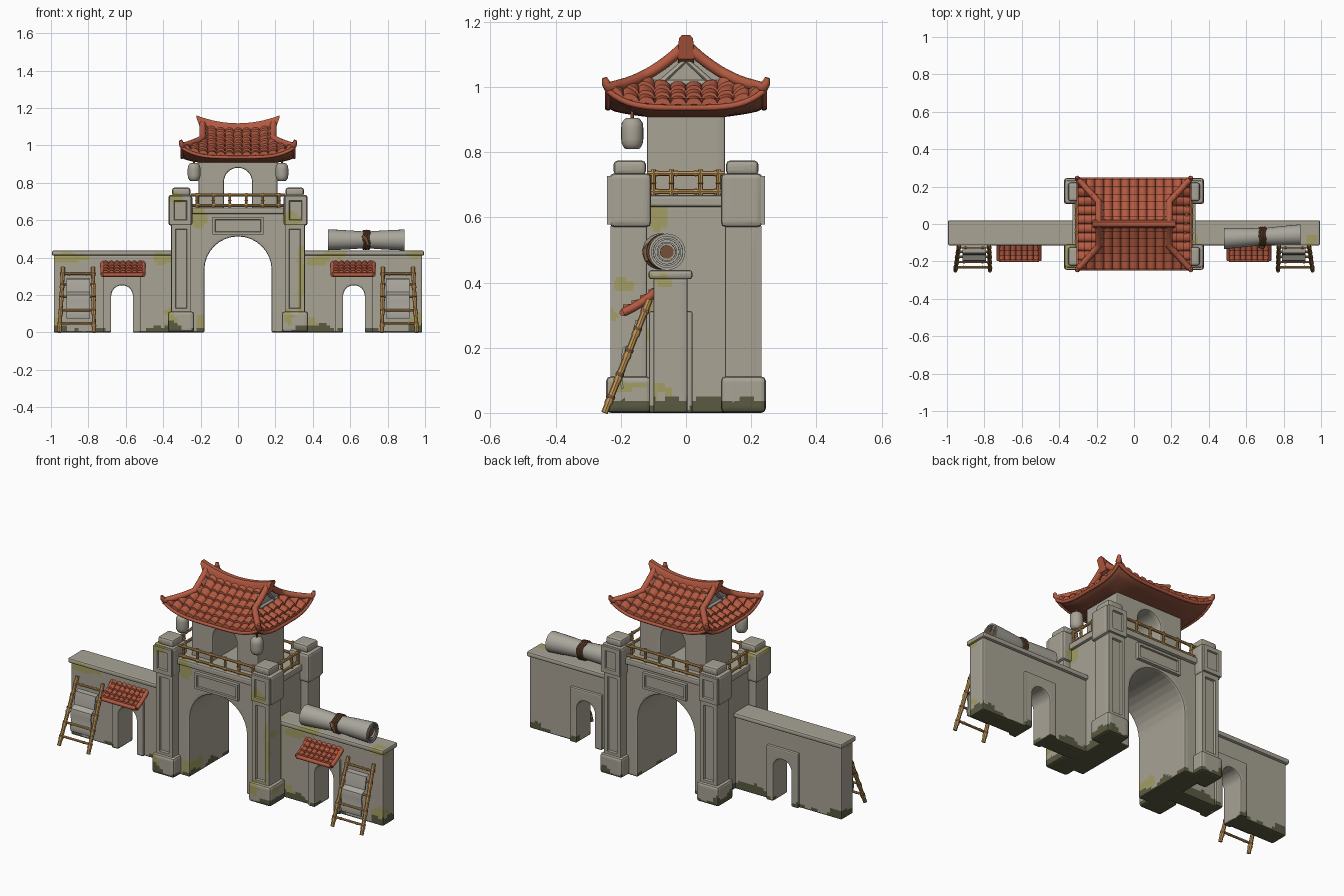
import bpy, bmesh, math
from mathutils import Vector, Matrix, noise

if "Cube" in bpy.data.objects:
    bpy.data.objects.remove(bpy.data.objects["Cube"])


def material(name, r, g, b):
    m = bpy.data.materials.new(name)
    lin = [(c / 255 / 12.92) if c < 11 else ((c / 255 + .055) / 1.055) ** 2.4 for c in (r, g, b)]
    m.diffuse_color = (*lin, 1)
    m.use_nodes = True
    m.node_tree.nodes["Principled BSDF"].inputs["Base Color"].default_value = m.diffuse_color
    return m


STONE = material("stone", 168, 163, 149)
DARK_MOSS = material("dark_moss", 90, 90, 66)
MOSS = material("yellow_moss", 164, 158, 100)
TILE = material("roof_tile", 180, 90, 65)
UNDER = material("roof_underside", 140, 80, 60)
BAMBOO = material("bamboo", 194, 150, 88)
ROPE = material("rope", 118, 82, 56)
CLOTH = material("cloth", 169, 166, 156)
# moss patches on the front: x, z, radius x, radius z
PATCHES = [(-.9, .4, .1, .03), (-.42, .4, .07, .04), (-.37, .07, .035, .07), (-.2, .05, .04, .04),
           (-.2, .61, .04, .05), (.29, .6, .05, .05), (.335, .3, .02, .2), (.42, .39, .08, .035),
           (.96, .06, .05, .05), (.53, .42, .07, .03), (.95, .42, .06, .03), (.4, .07, .03, .06),
           (-.97, .04, .03, .05), (-.33, .72, .04, .03), (.27, .08, .03, .05)]


def finish(name, bm, mats, angle=40, recalc=True):
    if recalc:
        bmesh.ops.recalc_face_normals(bm, faces=bm.faces)
    me = bpy.data.meshes.new(name)
    bm.to_mesh(me)
    bm.free()
    for m in mats:
        me.materials.append(m)
    me.polygons.foreach_set("use_smooth", [True] * len(me.polygons))
    me.set_sharp_from_angle(angle=math.radians(angle))
    ob = bpy.data.objects.new(name, me)
    bpy.context.scene.collection.objects.link(ob)
    return ob


def stone(name, bm):
    """Cut the stone into small cells and colour patches of moss by position and noise."""
    bmesh.ops.recalc_face_normals(bm, faces=bm.faces)
    bmesh.ops.triangulate(bm, faces=bm.faces)
    for axis, step in ((0, .02), (1, .022), (2, .014)):
        co = [v.co[axis] for v in bm.verts]
        n = Vector((0, 0, 0))
        n[axis] = 1
        k = min(co) + step * .6
        while k < max(co):
            bmesh.ops.bisect_plane(bm, geom=bm.verts[:] + bm.edges[:] + bm.faces[:],
                                   plane_co=n * k, plane_no=n, dist=1e-5)
            k += step
    for f in bm.faces:
        c = f.calc_center_median()
        a, b, x = noise.noise(c * 8), noise.noise(c * 19), abs(c.x)
        f.material_index = 0
        if c.z < .012 + .06 * max(0, a) + .02 * b + .035 * (x > .91) + .025 * (.3 < x < .5):
            f.material_index = 1
        elif c.y < -.05 and any(((c.x - p) / r) ** 2 + ((c.z - q) / s) ** 2 < .8 + .7 * a + .8 * b
                                for p, q, r, s in PATCHES):
            f.material_index = 2
    finish(name, bm, [STONE, DARK_MOSS, MOSS])


def bevel(bm, edges, w):
    bmesh.ops.bevel(bm, geom=edges, offset=w, offset_type='OFFSET', segments=2,
                    profile=.5, affect='EDGES', clamp_overlap=True)


def box(name, x, y, z, bev=.008):
    bm = bmesh.new()
    lo, hi = [Vector([sorted(r)[i] for r in (x, y, z)]) for i in (0, 1)]
    bmesh.ops.create_cube(bm, size=1, matrix=Matrix.Translation((lo + hi) / 2) @ Matrix.Diagonal((*(hi - lo), 1)))
    bevel(bm, bm.edges[:], bev)
    stone(name, bm)


def frame(name, x, z, y, w):
    """Raised rectangular border of width w between depths y."""
    x0, x1 = sorted(x)
    z0, z1 = z
    bm = bmesh.new()
    rings = []
    for cx, cz, dx, dz in ((x0, z0, 1, 1), (x1, z0, -1, 1), (x1, z1, -1, -1), (x0, z1, 1, -1)):
        rings.append([bm.verts.new((cx + dx * a, d, cz + dz * a)) for a, d in
                      ((0, y[0]), (.001, y[1]), (w * .8, y[1]), (w, y[0]))])
    for i in range(4):
        for k in range(4):
            a, b = rings[i], rings[(i + 1) % 4]
            bm.faces.new((a[k], a[(k + 1) % 4], b[(k + 1) % 4], b[k]))
    stone(name, bm)


def arch_wall(name, x0, x1, z0, z1, cx, r, spring, y0, y1, bev=.007):
    pts = [(x0, z0), (cx - r, z0)]
    pts += [(cx - r * math.cos(math.pi * i / 16), spring + r * math.sin(math.pi * i / 16)) for i in range(17)]
    pts += [(cx + r, z0), (x1, z0), (x1, z1), (x0, z1)]
    bm = bmesh.new()
    rings = [[bm.verts.new((x, y, z)) for x, z in pts] for y in (y0, y1)]
    for ring in rings:
        bm.faces.new(ring)
    for i in range(len(pts)):
        j = (i + 1) % len(pts)
        bm.faces.new((rings[0][i], rings[0][j], rings[1][j], rings[1][i]))
    bmesh.ops.recalc_face_normals(bm, faces=bm.faces)
    bevel(bm, [e for e in bm.edges if e.calc_face_angle(0) > 1], bev)
    stone(name, bm)


def loft(name, rings, mat, closed=False, angle=40):
    bm = bmesh.new()
    vs = [[bm.verts.new(p) for p in ring] for ring in rings]
    n = len(vs[0])
    for a, b in zip(vs, vs[1:] + (vs[:1] if closed else [])):
        for i in range(n):
            bm.faces.new((a[i], a[(i + 1) % n], b[(i + 1) % n], b[i]))
    if not closed:
        bm.faces.new(vs[0])
        bm.faces.new(vs[-1])
    return finish(name, bm, [mat], angle)


def tube(name, pts, r, mat, closed=False, n=10):
    pts = [Vector(p) for p in pts]
    rs = r if isinstance(r, list) else [r] * len(pts)
    d = (pts[-1] - pts[0]).normalized()
    ref = Vector((0, 1, 0)) if abs(d.x) > .8 and not closed else Vector((1, 0, 0))
    rings = []
    for i, p in enumerate(pts):
        a, b = (pts[i - 1], pts[(i + 1) % len(pts)]) if closed else (pts[max(i - 1, 0)], pts[min(i + 1, len(pts) - 1)])
        s = (b - a).cross(ref).normalized()
        t = s.cross(b - a).normalized()
        rings.append([p + (s * math.cos(2 * math.pi * k / n) + t * math.sin(2 * math.pi * k / n)) * rs[i]
                      for k in range(n)])
    return loft(name, rings, mat, closed)


def bamboo(name, p, q, r, nodes=3):
    p, q = Vector(p), Vector(q)
    ts, rs = [0], [r]
    for k in range(nodes):
        t = (k + .5) / nodes
        ts += [t - .03, t, t + .03]
        rs += [r, r * 1.3, r]
    tube(name, [p.lerp(q, t) for t in ts + [1]], rs + [r], BAMBOO, n=8)


def patch(name, f, cols, rows, mat, barrel=.017, step=.011, off=0, up=True):
    """Sheet of overlapping barrel tiles on the surface f(u, v)."""
    prof = [(0, 0), (.08, .5), (.25, .87), (.5, 1), (.75, .87), (.92, .5)]
    us = [((c + a) / cols, h) for c in range(cols) for a, h in prof] + [(1, 0)]
    lines = [l for r in range(rows) for l in ((r / rows, 0), ((r + 1) / rows, step))]
    lines.append((1, -.008 if step else 0))
    bm = bmesh.new()
    vs = [[bm.verts.new(Vector(f(u, v)) + Vector((0, 0, off + st + barrel * h))) for u, h in us] for v, st in lines]
    for a, b in zip(vs, vs[1:]):
        for i in range(len(us) - 1):
            bm.faces.new((a[i], a[i + 1], b[i + 1], b[i]))
    bmesh.ops.remove_doubles(bm, verts=bm.verts, dist=1e-4)
    bm.normal_update()
    if (sum(fc.normal.z * fc.calc_area() for fc in bm.faces) > 0) != up:
        bmesh.ops.reverse_faces(bm, faces=bm.faces)
    finish(name, bm, [mat], 50, recalc=False)


# main gate body, cornice and upper room
arch_wall("gate_body", -.315, .315, 0, .64, 0, .18, .333, -.18, .18)
box("balcony_floor", (-.33, .33), (-.197, .197), (.632, .668))
arch_wall("upper_room", -.21, .21, .66, .945, 0, .075, .805, -.12, .12)
for s in (-1, 1):
    box("plaque", (-.135, .135), (s * .165, s * .188), (.525, .615), .004)
    frame("plaque_frame", (-.137, .137), (.523, .617), (s * .175, s * .198), .018)

# corner pillars with bordered panels
for sx in (-1, 1):
    for sy in (-1, 1):
        box("pillar_base", (sx * .235, sx * .375), (sy * .107, sy * .245), (0, .112), .014)
        box("pillar_shaft", (sx * .25, sx * .357), (sy * .12, sy * .22), (.1, .58), .006)
        frame("pillar_panel", (sx * .25, sx * .357), (.105, .575), (sy * .213, sy * .231), .028)
        box("pillar_block", (sx * .244, sx * .372), (sy * .107, sy * .234), (.57, .735), .014)
        frame("block_panel", (sx * .25, sx * .366), (.577, .728), (sy * .225, sy * .243), .03)
        box("pillar_cap", (sx * .255, sx * .352), (sy * .123, sy * .222), (.73, .774), .012)

# bamboo balcony railings
for s in (-1, 1):
    for z in (.679, .735):
        bamboo("front_rail", (-.255, s * .178, z), (.255, s * .178, z), .0075, 6)
        bamboo("side_rail", (s * .308, -.12, z), (s * .308, .12, z), .0075, 4)
    for i in range(6):
        x = -.22 + .088 * i
        bamboo("rail_post", (x, s * .178, .664), (x, s * .178, .746), .0075, 1)
    for y in (-.1, -.045, .045, .1):
        bamboo("side_rail_post", (s * .308, y, .664), (s * .308, y, .746), .0075, 1)

# main hip-and-gable roof
def roof_w(v):
    return .19 + max(0, v - .5) * .22


def roof_z(v, t):
    return 1.09 - .152 * (1.35 * v - .35 * v * v) + t ** 4 * (.03 * (1 - v) + .052 * v * v)


for s in (-1, 1):
    def long_slope(u, v):
        w = roof_w(v)
        x = max(-w, min(w, (2 * u - 1) * .3))
        return x, s * .24 * v, roof_z(v, x / w)

    def end_slope(u, v):
        v = .5 + .5 * v
        y = max(-.24 * v, min(.24 * v, (2 * u - 1) * .24))
        return s * roof_w(v), y, roof_z(v, y / (.24 * v))

    for nm, f, c, r in (("long", long_slope, 13, 6), ("end", end_slope, 10, 3)):
        patch(nm + "_roof_tiles", f, c, r, TILE)
        tube(nm + "_eave", [Vector(f(i / 24, 1)) - Vector((0, 0, .002)) for i in range(25)], .009, TILE)
    # gable wall with a raised frame
    prof = [(y * .024, roof_z(abs(y) / 10, 1) - .004) for y in range(-5, 6)]
    prof = [(-.12, .97)] + prof + [(.12, .97)]
    loft("gable", [[(s * x, y, z) for y, z in prof] for x in (.15, .172)], STONE)
    tube("gable_frame", [(s * .174, y, z) for y, z in ((-.075, 1.015), (0, 1.083), (.075, 1.015))], .009, STONE)
    tube("gable_sill", [(s * .174, -.1, 1.012), (s * .174, .1, 1.012)], .009, STONE)
    # hip ridges sweeping to upturned corners
    for sy in (-1, 1):
        path = [(s * roof_w(v / 12), sy * .02 * v, roof_z(v / 12, 1) + .01) for v in range(13)]
        path += [(s * .304, sy * .246, 1.012), (s * .306, sy * .25, 1.028)]
        tube("hip_ridge", path, [.017] * 11 + [.016, .016, .013, .008], TILE)

# bowl-shaped soffit from the eaves in to the upper room
edge = []
for sx, sy, along in ((0, -1, 1), (1, 0, 1), (0, 1, -1), (-1, 0, -1)):
    for i in range(16):
        t = (-1 + i / 8) * along
        edge.append((.3 * (t if sy else sx), .24 * (sy if sy else t), roof_z(1, t) - .003))
rings = []
for k in range(7):
    s = k / 6
    rings.append([(x * (1 - .3 * s), y * (1 - .5 * s), z + (.908 - z) * s ** .55) for x, y, z in edge])
loft("roof_soffit", rings, UNDER, angle=60)

# top ridge
rings = []
for i in range(17):
    x = -.222 + .444 * i / 16
    top = 1.118 + .042 * (x / .222) ** 2
    rings.append([(x * (1 - .1 * (k == 0)), y, z) for k, y, z in
                  ((0, -.024, top - .075), (1, -.022, top - .012), (1, -.012, top), (1, .012, top),
                   (1, .022, top - .012), (0, .024, top - .075))])
loft("top_ridge", rings, TILE)

for sx in (-1, 1):
    # hanging lantern
    prof = [(.809, .018), (.812, .024), (.825, .032), (.84, .034), (.875, .034), (.89, .032), (.901, .024), (.905, .018)]
    tube("lantern", [(sx * .235, -.165, z) for z, r in prof], [r for z, r in prof], STONE, n=20)
    tube("lantern_cord", [(sx * .235, -.165, .9), (sx * .235, -.165, .95)], .005, ROPE)

    # side wall, cap and door frame
    x0, x1 = sorted((sx * .3, sx * .985))
    arch_wall("side_wall", x0, x1, 0, .415, sx * .62, .06, .195, -.1, .005)
    box("wall_cap", (sx * .31, sx * .995), (-.115, .02), (.41, .438), .009)
    arch_wall("door_frame", sx * .62 - .1, sx * .62 + .1, 0, .312, sx * .62, .058, .194, -.113, .02, .006)

    # small tiled door roof
    def door_roof(u, v):
        return sx * .615 + (u - .5) * .215, -.09 - .103 * v, .374 - .066 * (1.35 * v - .35 * v * v)

    patch("door_roof_tiles", door_roof, 7, 4, TILE, .014, .01)
    patch("door_roof_underside", door_roof, 7, 4, UNDER, 0, 0, -.012, False)
    for u in (0, 1):
        tube("door_roof_edge", [door_roof(u, k / 6) for k in range(7)], .013, TILE)
    for v in (0, 1):
        tube("door_roof_lip", [door_roof(0, v), door_roof(1, v)], .011, TILE)

    # leaning ladder with draped cloth
    a = (Vector((sx * .955, -.25, 0)), Vector((sx * .935, -.112, .348)))
    b = (Vector((sx * .77, -.25, 0)), Vector((sx * .775, -.112, .348)))
    for p, q in (a, b):
        bamboo("ladder_pole", p, q, .0105, 5)
    for t in (.14, .34, .55, .74, .9):
        p, q = a[0].lerp(a[1], t), b[0].lerp(b[1], t)
        bamboo("ladder_rung", p + (p - q) * .06, q - (p - q) * .06, .0065, 2)
        for c, (e, g) in ((p, a), (q, b)):
            w = (g - e).normalized() * .005
            tube("ladder_lashing", [c - w, c + w], .013, ROPE)
    path = [(-.128, .288), (-.15, .285), (-.158, .255), (-.163, .215), (-.19, .2), (-.196, .17),
            (-.19, .13), (-.2, .105), (-.195, .075)]
    loft("draped_cloth", [[(sx * x, y + dy, z) for x, dy in ((.79, -.004), (.918, -.004), (.918, .004), (.79, .004))]
                          for y, z in path], CLOTH)

# rolled mat tied with rope on the right wall
A, B = Vector((.48, -.078, .495)), Vector((.89, -.058, .494))
half = [(.03, .02), (.03, .026), (.004, .026), (.004, .031), (.025, .031), (.025, .037), (0, .037), (0, .043),
        (.02, .043), (.02, .048), (0, .048), (0, .056), (.12, .054), (.3, .05), (.44, .046)]
prof = half + [(.5, .042)] + [(1 - t, r) for t, r in reversed(half)]
rings = [[A.lerp(B, t) + Vector((0, math.cos(k * math.pi / 12), math.sin(k * math.pi / 12))) * r for k in range(24)]
         for t, r in prof]
loft("rolled_mat", rings, CLOTH)
tube("mat_core", [A.lerp(B, .02), A.lerp(B, .98)], .021, ROPE, n=16)
for t in (.475, .505, .535):
    c = A.lerp(B, t)
    tube("mat_rope", [c + Vector((.004 * math.sin(k), .048 * math.cos(k * math.pi / 12), .048 * math.sin(k * math.pi / 12)))
                      for k in range(24)], .0065, ROPE, closed=True, n=8)
c = A.lerp(B, .5)
tube("rope_knot", [c + Vector((-.02, -.05, .02)), c + Vector((0, -.056, .005)), c + Vector((.012, -.052, -.03))],
     [.006, .011, .005], ROPE)
